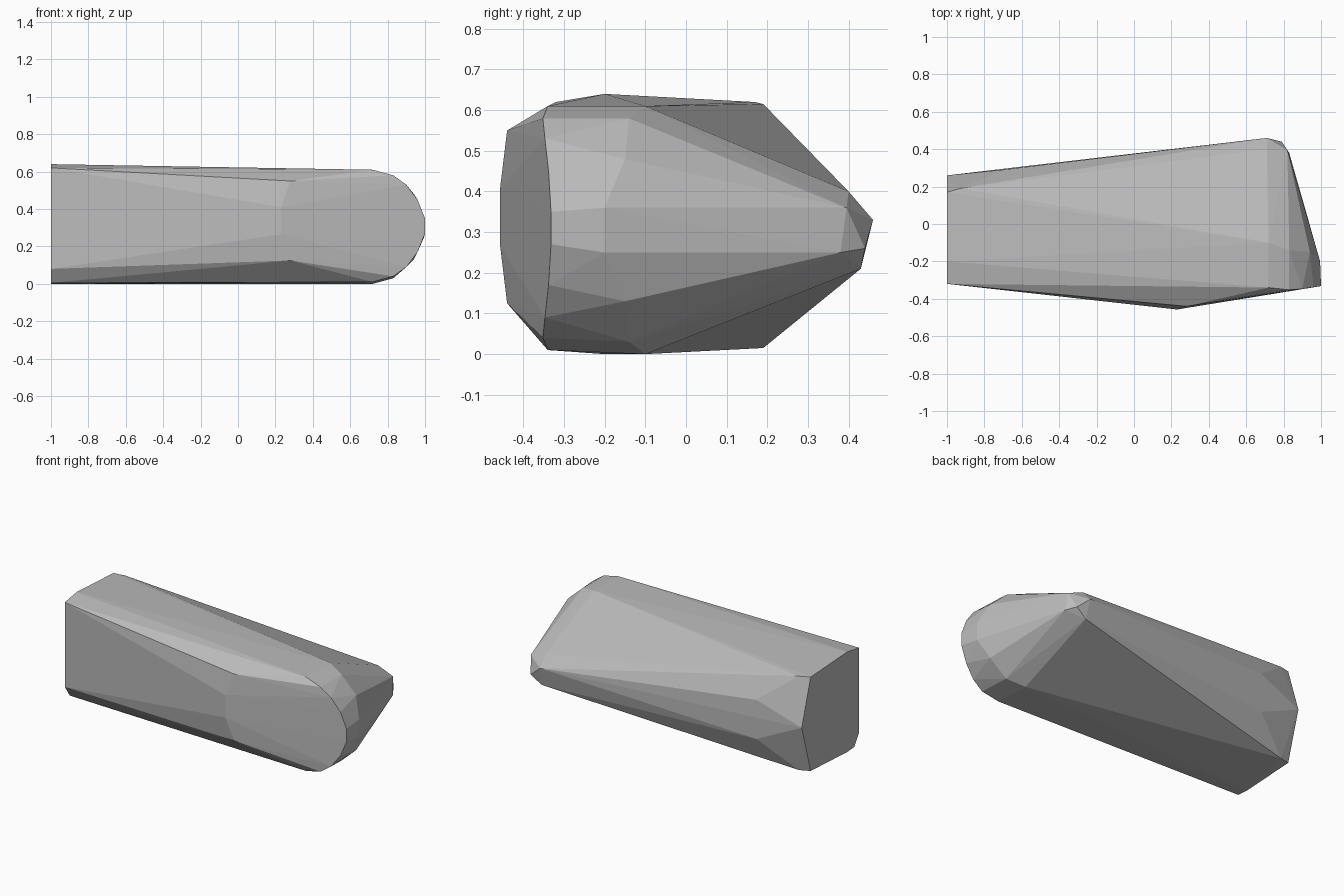
import bpy
import bmesh

# Remove the default cube
default_cube = bpy.data.objects.get("Cube")
if default_cube:
    bpy.data.objects.remove(default_cube, do_unlink=True)


def mirrored(points, height_sum):
    """Return the points plus their copies flipped top to bottom."""
    return points + [(x, y, height_sum - z) for x, y, z in points]


def make_material(name, color):
    material = bpy.data.materials.new(name)
    material.use_nodes = True
    material.diffuse_color = color
    material.node_tree.nodes["Principled BSDF"].inputs["Base Color"].default_value = color
    return material


def hull_object(name, points, material):
    """Wrap a faceted convex skin around the points."""
    bm = bmesh.new()
    for point in points:
        bm.verts.new(point)
    result = bmesh.ops.convex_hull(bm, input=bm.verts)
    loose = [v for v in bm.verts if not v.link_faces]
    bmesh.ops.delete(bm, geom=loose, context="VERTS")
    bmesh.ops.recalc_face_normals(bm, faces=bm.faces)
    mesh = bpy.data.meshes.new(name)
    bm.to_mesh(mesh)
    bm.free()
    mesh.materials.append(material)
    obj = bpy.data.objects.new(name, mesh)
    bpy.context.collection.objects.link(obj)
    return obj


# Flat cut end: pointed at the back, blunt at the front
flat_end = [(-1, 0.26, 0.33), (-1, -0.32, 0.08), (-1, -0.27, 0.005)]
flat_end += mirrored([(-1, 0.17, 0.62), (-1, -0.2, 0.64)], 0.64)
flat_end += [(-1, -0.32, 0.62)]

# Bevel along the back edge close to the flat end
back_bevel = mirrored([(-0.7, 0.29, 0.44), (-0.93, 0.19, 0.615)], 0.63)

# Shallow bulge on the front side
front_bulge = mirrored([(0.28, -0.44, 0.55), (0.23, -0.457, 0.41)], 0.675)

# Rounded nose: front rim, then the inner ring set further back
front_rim = mirrored([
    (0.72, -0.34, 0.61), (0.83, -0.352, 0.58), (0.9, -0.347, 0.53),
    (0.96, -0.338, 0.45), (1, -0.332, 0.35),
], 0.62)
inner_ring = mirrored([
    (0.72, -0.1, 0.61), (0.83, -0.14, 0.58),
    (0.94, -0.15, 0.48), (0.995, -0.2, 0.36),
], 0.61)

# Small blunt tip at the far back corner
back_tip = [
    (0.71, 0.46, 0.33), (0.79, 0.44, 0.26), (0.72, 0.43, 0.21),
    (0.71, 0.4, 0.4), (0.82, 0.395, 0.36), (0.83, 0.38, 0.25),
]

stone_grey = make_material("stone_grey", (0.5, 0.5, 0.5, 1))
hull_object(
    "faceted_block",
    flat_end + back_bevel + front_bulge + front_rim + inner_ring + back_tip,
    stone_grey,
)
